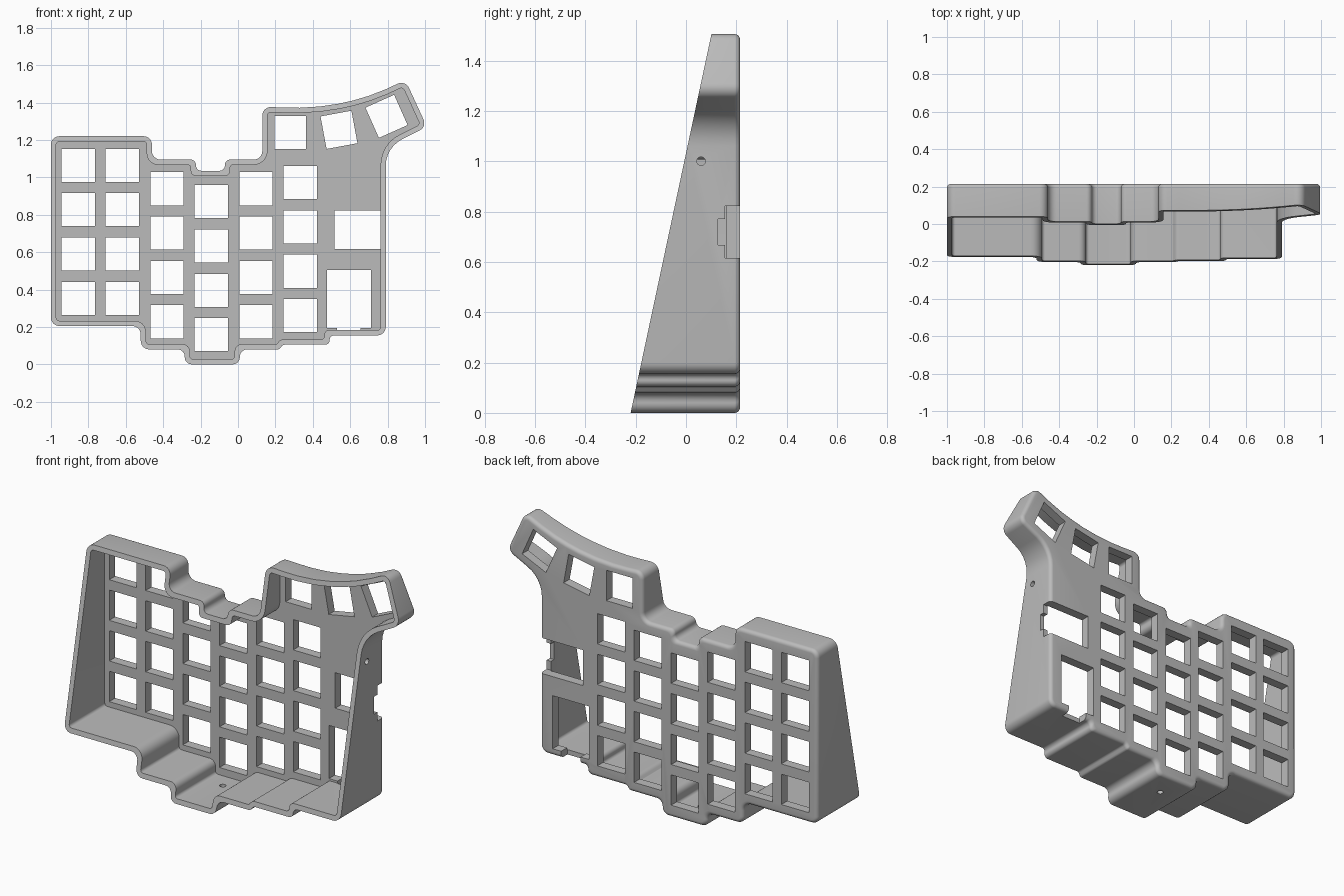
import bpy, bmesh, math
from mathutils import Vector, Matrix

cube = bpy.data.objects.get("Cube")
if cube:
    bpy.data.objects.remove(cube, do_unlink=True)

WALL, BACK, PLATE, R, EDGE = 0.028, 0.215, 0.16, 0.045, 0.022

grey = bpy.data.materials.new("plain_grey")
grey.use_nodes = True
grey.diffuse_color = (0.5, 0.5, 0.5, 1)
grey.node_tree.nodes["Principled BSDF"].inputs["Base Color"].default_value = (0.5, 0.5, 0.5, 1)

# Outline in x, z, anticlockwise; the third value is a corner radius (0 = plain point)
OUTLINE = [
    (-1, 0.205, R), (-0.52, 0.205, R), (-0.52, 0.08, R), (-0.285, 0.08, R),
    (-0.285, 0, R), (0.01, 0, R), (0.01, 0.08, R), (0.22, 0.08, 0.02),
    (0.24, 0.105, 0.02), (0.49, 0.105, R), (0.49, 0.155, R), (0.79, 0.155, R),
    (0.79, 1.16, 0.16), (1.01, 1.27, R), (0.895, 1.52, R),
    (0.79, 1.471, 0), (0.70, 1.436, 0), (0.62, 1.412, 0), (0.54, 1.394, 0),
    (0.44, 1.379, 0), (0.33, 1.372, 0), (0.24, 1.373, 0), (0.13, 1.378, R),
    (0.13, 1.095, R), (-0.07, 1.095, R), (-0.07, 1.035, R), (-0.225, 1.035, R),
    (-0.225, 1.095, R), (-0.46, 1.095, R), (-0.46, 1.22, R), (-1, 1.22, R)]


def rounded_outline(inset, steps=7):
    """Inset the outline, then round its corners."""
    pts = [Vector(p[:2]) for p in OUTLINE]
    n = len(pts)
    moved, turns = [], []
    for i, p in enumerate(pts):
        a, b = (p - pts[i - 1]).normalized(), (pts[(i + 1) % n] - p).normalized()
        na, nb = Vector((-a.y, a.x)), Vector((-b.y, b.x))
        moved.append(p + (na + nb) * inset / (1 + na.dot(nb)))
        turns.append(a.x * b.y - a.y * b.x)
    ring = []
    for i, p in enumerate(moved):
        r = OUTLINE[i][2]
        if r == 0:
            ring.append(p)
            continue
        r = max(r - inset, 0.008) if turns[i] > 0 else r + inset
        u, v = moved[i - 1] - p, moved[(i + 1) % n] - p
        half = u.angle(v) / 2
        t = min(r / math.tan(half), u.length * 0.48, v.length * 0.48)
        r = t * math.tan(half)
        u.normalize()
        v.normalize()
        centre = p + (u + v).normalized() * r / math.sin(half)
        start, end = p + u * t - centre, p + v * t - centre
        sweep = start.angle_signed(end)
        for k in range(steps):
            turn = Matrix.Rotation(-sweep * k / (steps - 1), 2)
            ring.append(centre + turn @ start)
    return ring


def new_object(name, bm):
    bmesh.ops.recalc_face_normals(bm, faces=bm.faces)
    mesh = bpy.data.meshes.new(name)
    bm.to_mesh(mesh)
    bm.free()
    mesh.materials.append(grey)
    obj = bpy.data.objects.new(name, mesh)
    bpy.context.collection.objects.link(obj)
    return obj


def loft(name, layers):
    """Skin a solid through (inset, depth function) layers."""
    bm = bmesh.new()
    rings = [[bm.verts.new((p.x, depth(p.y), p.y)) for p in rounded_outline(inset)]
             for inset, depth in layers]
    for a, b in zip(rings, rings[1:]):
        for i in range(len(a)):
            bm.faces.new((a[i - 1], a[i], b[i], b[i - 1]))
    bm.faces.new(rings[0])
    bm.faces.new(rings[-1])
    return new_object(name, bm)


def box(bm, x0, x1, y0, y1, z0, z1, tilt=0):
    m = (Matrix.Translation(((x0 + x1) / 2, (y0 + y1) / 2, (z0 + z1) / 2))
         @ Matrix.Rotation(-math.radians(tilt), 4, 'Y')
         @ Matrix.Diagonal((x1 - x0, y1 - y0, z1 - z0, 1)))
    bmesh.ops.create_cube(bm, size=1, matrix=m)


def cut(target, cutter):
    mod = target.modifiers.new("cut", 'BOOLEAN')
    mod.operation, mod.solver, mod.object = 'DIFFERENCE', 'EXACT', cutter
    bpy.context.view_layer.objects.active = target
    bpy.ops.object.modifier_apply(modifier=mod.name)
    bpy.data.objects.remove(cutter, do_unlink=True)


# Case shell: sloping open front, rounded back edge
layers = [(0, lambda z: -0.22 + 0.2133 * z)]
for k in range(6):
    a = math.pi / 2 * k / 5
    layers.append((EDGE * (1 - math.cos(a)),
                   lambda z, y=BACK - EDGE + EDGE * math.sin(a): y))
case = loft("keyboard_case", layers)
cut(case, loft("cavity", [(WALL, lambda z: -0.5), (WALL, lambda z: PLATE)]))

# Switch openings in the back plate
bm = bmesh.new()
h = 0.0885
for x, top in ((-0.854, 1.064), (-0.619, 1.064), (-0.379, 0.939),
               (-0.143, 0.87), (0.096, 0.939), (0.333, 0.972)):
    for row in range(4):
        z = top - row * 0.237
        box(bm, x - h, x + h, 0.1, 0.3, z - h, z + h)
for x, z, tilt in ((0.279, 1.24, 0), (0.54, 1.254, 10.5), (0.794, 1.326, 24)):
    box(bm, x - 0.084, x + 0.084, 0.1, 0.3, z - h, z + h, tilt)
box(bm, 0.475, 0.71, 0.1, 0.3, 0.195, 0.505)
cut(case, new_object("switch_openings", bm))

# Connector notches through the side and bottom walls
for x0, x1, y0, z0, z1 in ((0.515, 0.9, 0.155, 0.616, 0.823),
                           (0.7, 0.9, 0.127, 0.668, 0.77),
                           (0.53, 0.655, 0.157, 0.12, 0.25)):
    bm = bmesh.new()
    box(bm, x0, x1, y0, 0.3, z0, z1)
    cut(case, new_object("notch", bm))

# Screw holes in the side and bottom walls
for spot, axis in (((0.79, 0.06, 1.0), 'Y'), ((-0.14, 0.06, 0), 'Z')):
    bm = bmesh.new()
    m = Matrix.Translation(spot) @ Matrix.Rotation(math.pi / 2 if axis == 'Y' else 0, 4, 'Y')
    bmesh.ops.create_cone(bm, cap_ends=True, segments=20, radius1=0.017,
                          radius2=0.017, depth=0.12, matrix=m)
    cut(case, new_object("screw_hole", bm))

bpy.ops.object.select_all(action='DESELECT')
case.select_set(True)
bpy.context.view_layer.objects.active = case
bpy.ops.object.shade_smooth_by_angle(angle=math.radians(30))
